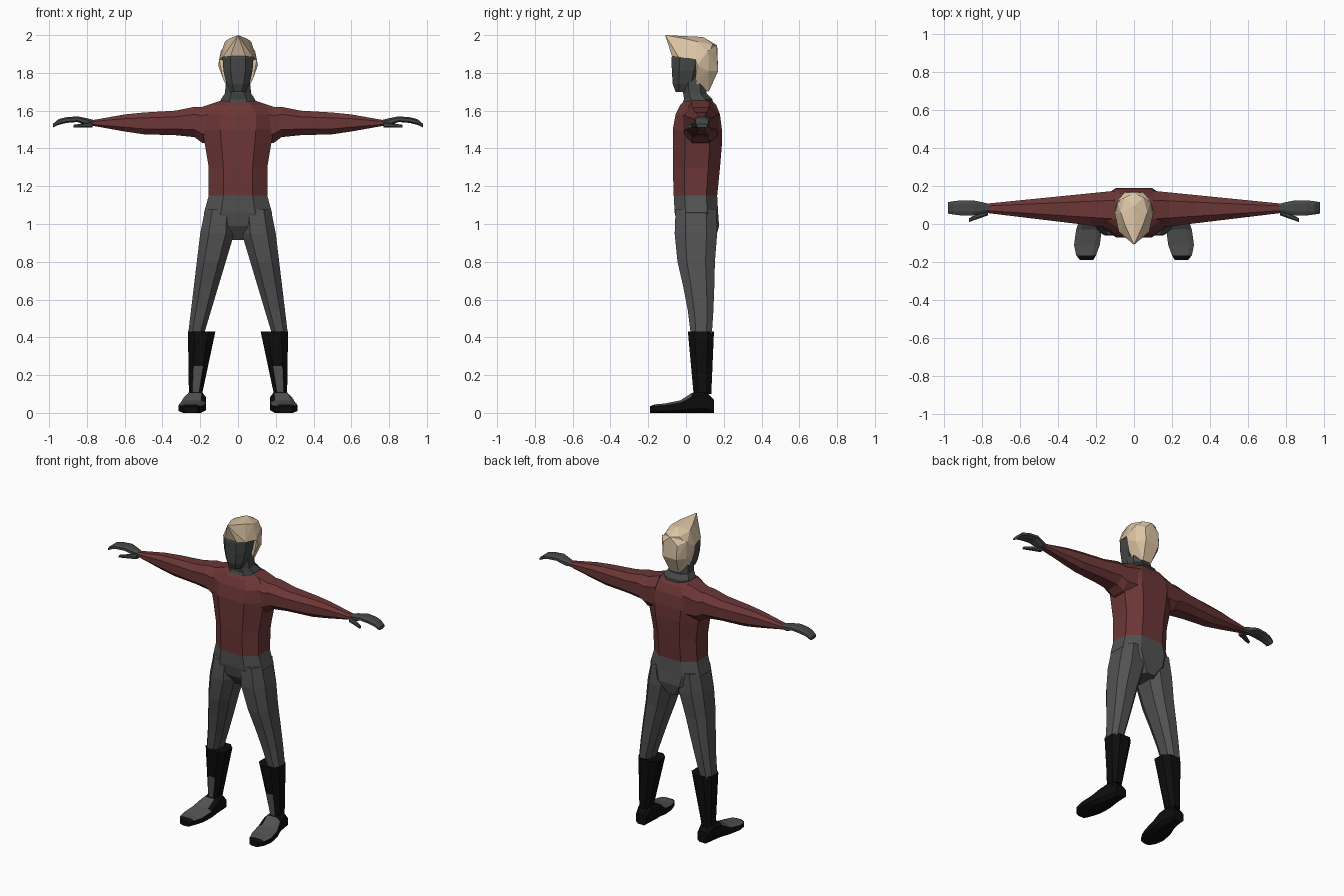
import bpy, bmesh

cube = bpy.data.objects.get("Cube")
if cube:
    bpy.data.objects.remove(cube)


def material(name, red, green, blue):
    colour = (red, green, blue, 1)
    mat = bpy.data.materials.new(name)
    mat.use_nodes = True
    mat.diffuse_color = colour
    mat.node_tree.nodes["Principled BSDF"].inputs["Base Color"].default_value = colour
    return mat


cloth_red = material("dark red cloth", .15, .037, .037)
cloth_grey = material("grey cloth", .085, .085, .085)
skin = material("charcoal skin", .06, .063, .063)
blond = material("blond hair", .71, .55, .37)
leather = material("black leather", .004, .004, .004)


def finish(name, bm, materials, mirror=False, rule=None):
    """Turn a bmesh into an object; the rule picks faces for the second material."""
    bmesh.ops.recalc_face_normals(bm, faces=bm.faces[:])
    bm.normal_update()
    if rule:
        for face in bm.faces:
            face.material_index = int(rule(face.normal, face.calc_center_median()))
    mesh = bpy.data.meshes.new(name)
    bm.to_mesh(mesh)
    bm.free()
    for mat in materials:
        mesh.materials.append(mat)
    ob = bpy.data.objects.new(name, mesh)
    bpy.context.collection.objects.link(ob)
    if mirror:
        ob.modifiers.new("Mirror", "MIRROR").use_mirror_merge = False


def octagon(flat):
    """Corners of a chamfered unit square, in order; flat is the uncut share of a side."""
    return [(1, -flat), (1, flat), (flat, 1), (-flat, 1),
            (-1, flat), (-1, -flat), (-flat, -1), (flat, -1)]


def loft(name, axis, rings, materials, flat=.5, **options):
    """Skin eight-sided sections: axis position, then low and high of the other axes."""
    bm = bmesh.new()
    loops = []
    for position, low_a, high_a, low_b, high_b in rings:
        loop = []
        for u, v in octagon(flat):
            point = [(low_a + high_a + u * (high_a - low_a)) / 2,
                     (low_b + high_b + v * (high_b - low_b)) / 2]
            point.insert("xyz".index(axis), position)
            loop.append(bm.verts.new(point))
        loops.append(loop)
    for lower, upper in zip(loops, loops[1:]):
        for i in range(len(lower)):
            bm.faces.new((lower[i - 1], lower[i], upper[i], upper[i - 1]))
    bm.faces.new(loops[0])
    bm.faces.new(loops[-1])
    finish(name, bm, materials, **options)


def centred(sections):
    """Sections symmetric about the middle: height, half width, front, back."""
    return [(z, -half, half, front, back) for z, half, front, back in sections]


def taper(start, end, steps):
    """Sections blended in a straight line between two end sections."""
    return [[a + (b - a) * step for a, b in zip(start, end)] for step in steps]


# Sweater body, widening to the shoulders and closing at the collar
loft("sweater_body", "z", centred([
    (1.15, .155, -.065, .165), (1.3, .155, -.07, .18), (1.42, .175, -.07, .19),
    (1.5, .19, -.07, .19), (1.58, .19, -.055, .18), (1.63, .14, -.03, .16),
    (1.66, .08, 0, .13)]), [cloth_red])


# Sleeves narrow evenly in depth from shoulder to wrist
def sleeve_section(x, bottom, top):
    return x, .12 * x - .035, .185 - .1 * x, bottom, top


loft("sleeves", "x", [sleeve_section(*row) for row in (
    (.1, 1.42, 1.65), (.19, 1.43, 1.62), (.23, 1.46, 1.62), (.33, 1.47, 1.6),
    (.5, 1.475, 1.59), (.6, 1.49, 1.58), (.77, 1.52, 1.55))],
    [cloth_red], mirror=True)


# Hands: flat mittens that droop at the fingertips, with a separate thumb
def hand_section(x, width, middle, thickness):
    return x, .085 - width / 2, .085 + width / 2, middle - thickness / 2, middle + thickness / 2


loft("hands", "x", [hand_section(*row) for row in (
    (.76, .04, 1.535, .03), (.8, .06, 1.54, .04), (.85, .08, 1.555, .03),
    (.91, .08, 1.55, .03), (.95, .07, 1.54, .03), (.98, .06, 1.52, .02))],
    [skin], mirror=True)
loft("thumbs", "x", taper((.77, .045, .085, 1.51, 1.54), (.87, .01, .03, 1.51, 1.525),
                          (0, .4, 1)), [skin], mirror=True)

# Neck flaring into the collar, and the narrow face
loft("neck", "z", centred([
    (1.6, .1, -.035, .15), (1.66, .09, -.01, .14), (1.69, .07, -.015, .11),
    (1.78, .06, -.02, .1)]), [skin])
loft("face", "z", centred([
    (1.7, .04, -.055, .01), (1.74, .06, -.07, .06), (1.81, .077, -.075, .08),
    (1.88, .082, -.077, .1), (1.92, .07, -.06, .1)]), [skin])

# Swept-up hair: a crown with a pointed quiff, and a shell round the back
crown = [(0, -.11, 2), (.04, -.075, 1.89), (.08, -.04, 1.885), (.1, .05, 1.87),
         (.05, 0, 1.98), (.07, .06, 1.965), (0, .09, 1.99), (.05, .14, 1.95),
         (.09, .12, 1.9), (0, .165, 1.945)]
back = [(.1, .05, 1.87), (.105, .06, 1.84), (.08, .05, 1.77), (.06, .06, 1.73),
        (.03, .12, 1.7), (.085, .12, 1.81), (.05, .17, 1.81), (.05, .165, 1.9),
        (.09, .12, 1.92), (0, .165, 1.945)]
bm = bmesh.new()
for shell in (crown, back):
    points = {(side * x, y, z) for x, y, z in shell for side in (-1, 1)}
    verts = [bm.verts.new(point) for point in sorted(points)]
    hull = bmesh.ops.convex_hull(bm, input=verts)
    unused = [v for v in hull["geom_interior"] if isinstance(v, bmesh.types.BMVert)]
    bmesh.ops.delete(bm, geom=unused, context="VERTS")
finish("hair", bm, [blond])

# Trouser hips closing at the crotch
loft("trouser_hips", "z", centred([
    (1.15, .155, -.065, .165), (1.06, .18, -.06, .17), (.99, .15, -.045, .175),
    (.915, .05, .01, .155)]), [cloth_grey])


# Trouser legs splay outward and slim down at a steady rate
def leg_section(z, front, rear):
    drop = .95 - z
    inner = max(.02, .02 + .3 * drop)
    return z, inner, .2 + (.12 if drop > 0 else .2) * drop, front, rear


loft("trouser_legs", "z", [leg_section(*row) for row in (
    (1.08, -.055, .16), (.95, -.06, .165), (.8, -.045, .153), (.67, -.015, .15),
    (.54, .01, .145), (.42, .025, .137))], [cloth_grey], mirror=True)


# Boots with grey panels on the shin and instep
def shin_panel(normal, centre):
    return normal.y < -.8 and centre.z < .25


def instep_panel(normal, centre):
    return normal.z > .75 and -.14 < centre.y < .03


loft("boot_shafts", "z", taper((.43, .12, .265, .01, .148), (.1, .19, .26, .04, .134),
                               (0, .55, 1)),
     [leather, cloth_grey], mirror=True, rule=shin_panel)
loft("boot_feet", "y", [
    (.147, .185, .26, 0, .07), (.1, .18, .27, 0, .12), (.03, .17, .285, 0, .105),
    (-.03, .17, .305, 0, .066), (-.11, .18, .316, 0, .05), (-.165, .2, .305, 0, .045),
    (-.19, .215, .285, 0, .035)],
    [leather, cloth_grey], flat=.6, mirror=True, rule=instep_panel)
